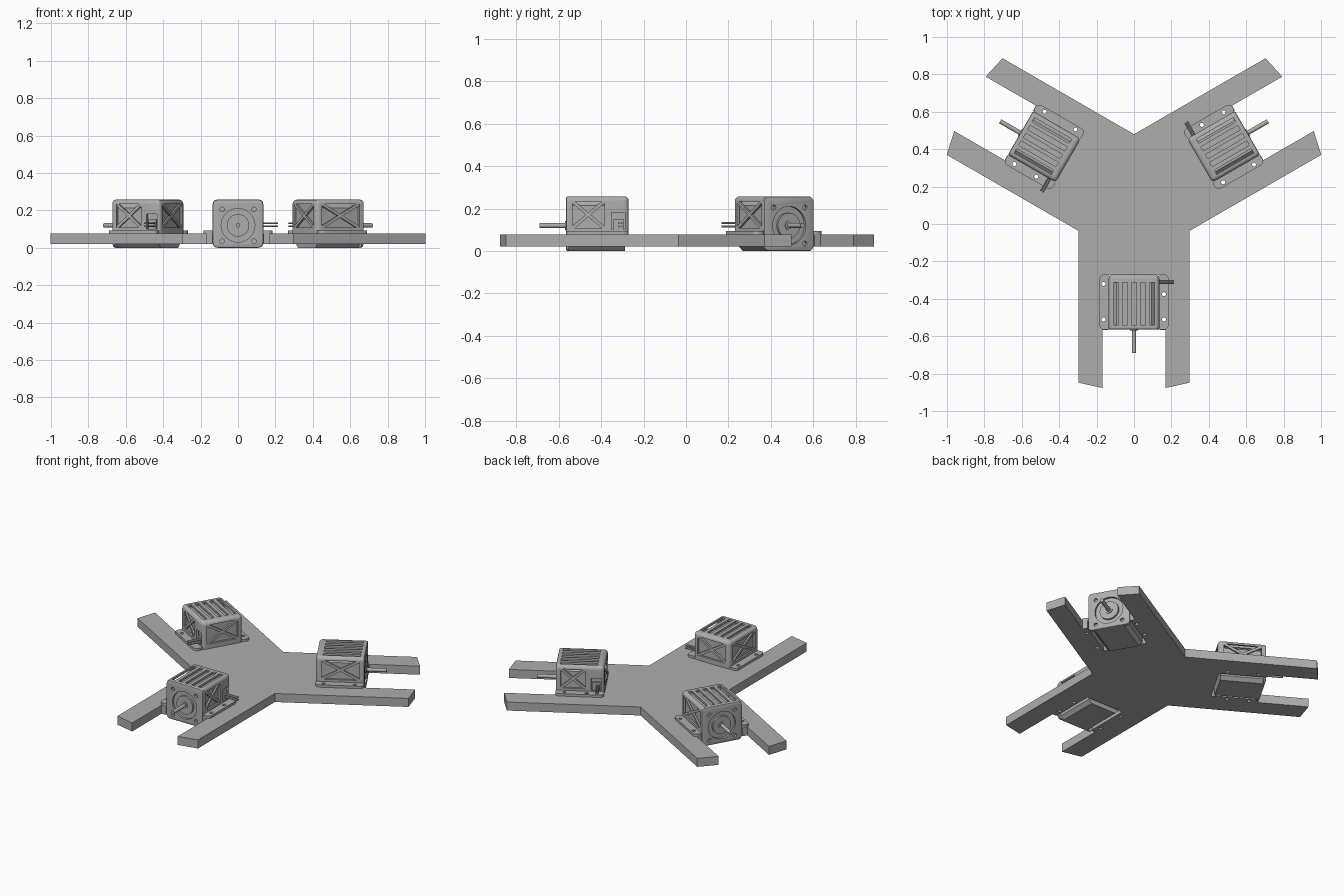
import bpy, bmesh, math
from mathutils import Matrix, Vector

cube = bpy.data.objects.get("Cube")
if cube:
    bpy.data.objects.remove(cube)

grey = bpy.data.materials.new("light_grey")
grey.use_nodes = True
colour = (0.42, 0.42, 0.42, 1)
grey.diffuse_color = colour
grey.node_tree.nodes["Principled BSDF"].inputs["Base Color"].default_value = colour

HUB = Vector((0, 0.136, 0))      # centre of the three-arm layout
AXIS_Z = 0.12                    # motor shaft height
FRONT, BACK, TOP = -0.565, -0.27, 0.257
SEAT = 0.077                     # top of the base plate
UPRIGHT = Matrix.Rotation(math.pi / 2, 4, 'X')
turns = [Matrix.Rotation(math.radians(120 * k), 4, 'Z') for k in range(3)]
placements = [Matrix.Translation(HUB) @ t @ Matrix.Translation(-HUB) for t in turns]


def circle(cx, cy, r, n=24):
    return [(cx + r * math.cos(math.tau * i / n), cy + r * math.sin(math.tau * i / n)) for i in range(n)]


def rounded(x0, x1, y0, y1, r, n=5):
    pts = []
    corners = [(x1 - r, y1 - r), (x0 + r, y1 - r), (x0 + r, y0 + r), (x1 - r, y0 + r)]
    for k, (cx, cy) in enumerate(corners):
        for i in range(n + 1):
            a = math.pi / 2 * (k + i / n)
            pts.append((cx + r * math.cos(a), cy + r * math.sin(a)))
    return pts


def evaluated(obj):
    bpy.context.view_layer.update()
    return bpy.data.meshes.new_from_object(obj.evaluated_get(bpy.context.evaluated_depsgraph_get()))


def plate(loops, w0, w1):
    """Flat sheet from an outline and holes, extruded from w0 to w1."""
    cu = bpy.data.curves.new("outline", 'CURVE')
    cu.dimensions = '2D'
    cu.fill_mode = 'BOTH'
    cu.extrude = (w1 - w0) / 2
    for loop in loops:
        sp = cu.splines.new('POLY')
        sp.points.add(len(loop) - 1)
        for p, (x, y) in zip(sp.points, loop):
            p.co = (x, y, 0, 1)
        sp.use_cyclic_u = True
    ob = bpy.data.objects.new("outline", cu)
    bpy.context.collection.objects.link(ob)
    me = evaluated(ob)
    bpy.data.objects.remove(ob)
    bm = bmesh.new()
    bm.from_mesh(me)
    bmesh.ops.translate(bm, vec=(0, 0, (w0 + w1) / 2), verts=bm.verts)
    bmesh.ops.remove_doubles(bm, verts=bm.verts, dist=1e-5)
    bmesh.ops.recalc_face_normals(bm, faces=bm.faces)
    return bm


def box(bm, x0, x1, y0, y1, z0, z1):
    mid = Matrix.Translation(((x0 + x1) / 2, (y0 + y1) / 2, (z0 + z1) / 2))
    size = Matrix.Diagonal((x1 - x0, y1 - y0, z1 - z0, 1))
    bmesh.ops.create_cube(bm, size=1, matrix=mid @ size)


def rod(bm, start, end, r, n=20):
    a, b = Vector(start), Vector(end)
    turn = (b - a).to_track_quat('Z', 'Y').to_matrix().to_4x4()
    bmesh.ops.create_cone(bm, cap_ends=True, segments=n, radius1=r, radius2=r,
                          depth=(b - a).length, matrix=Matrix.Translation((a + b) / 2) @ turn)


def place(name, bm, where=placements):
    me = bpy.data.meshes.new(name)
    bm.to_mesh(me)
    bm.free()
    me.materials.clear()
    me.materials.append(grey)
    me.shade_smooth()
    me.set_sharp_from_angle(angle=math.radians(32))
    for k, m in enumerate(where):
        ob = bpy.data.objects.new(f"{name}_{k + 1}" if len(where) > 1 else name, me)
        ob.matrix_world = m
        bpy.context.collection.objects.link(ob)


# Base plate: three forked arms with motor cutouts and screw holes
half_arm = [(0.298, -0.172), (0.298, -0.984), (0.168, -1.013), (0.168, -0.702), (0.137, -0.702), (0.137, -0.41)]
arm = [(-x, y) for x, y in half_arm] + half_arm[:0:-1]
screws = [(-0.163, -0.32), (-0.163, -0.51), (0.16, -0.375), (0.16, -0.51)]
outline, holes = [], []
for t, m in zip(turns, placements):
    outline += [(t @ Vector((x, y, 0)) + HUB).xy for x, y in arm]
    holes += [circle(*(m @ Vector((x, y, 0))).xy, 0.011, 12) for x, y in screws]
place("base_plate", plate([outline] + holes, 0.02, SEAT), [Matrix()])

# Mounting flanges either side of each cover
for name, x0, x1 in (("right_flange", -0.185, -0.125), ("left_flange", 0.125, 0.185)):
    inside = [circle(x, y, 0.011, 12) for x, y in screws if x * x0 > 0]
    place(name, plate([rounded(x0, x1, FRONT, BACK, 0.025)] + inside, SEAT, 0.093))

# Front plate with round opening and four screw holes
loops = [rounded(-0.135, 0.135, 0, TOP, 0.025), circle(0, AXIS_Z, 0.09, 40)]
loops += [circle(sx * 0.085, AXIS_Z + sz * 0.085, 0.012, 16) for sx in (-1, 1) for sz in (-1, 1)]
bm = plate(loops, 0.55, -FRONT)
rim = [e for e in bm.edges if all(v.co.z > 0.56 and (abs(v.co.x) > 0.1 or not 0.02 < v.co.y < 0.225)
                                  for v in e.verts) and e.calc_face_angle(0) > 1]
bmesh.ops.bevel(bm, geom=rim, offset=0.008, segments=2, profile=0.5, affect='EDGES')
bm.transform(UPRIGHT)
place("front_plate", bm)

# Motor core, with chamfered long edges
bm = bmesh.new()
box(bm, -0.115, 0.115, -0.55, -0.288, 0, 0.235)
long_edges = [e for e in bm.edges if abs(e.verts[0].co.y - e.verts[1].co.y) > 0.1]
bmesh.ops.bevel(bm, geom=long_edges, offset=0.022, segments=1, affect='EDGES')
place("motor_core", bm)

# Pilot boss, hub and shaft
bm = bmesh.new()
for r, y in ((0.06, -0.563), (0.022, -0.569), (0.012, -0.69)):
    rod(bm, (0, -0.545, AXIS_Z), (0, y, AXIS_Z), r, 32)
place("shaft", bm)

# Cover shell: rounded box, hollowed, then pierced
bm = bmesh.new()
box(bm, -0.135, 0.135, -0.552, BACK, SEAT, TOP)
round_edges = [e for e in bm.edges if not all(v.co.y < -0.55 for v in e.verts)
               and not all(v.co.z < 0.08 for v in e.verts)]
bmesh.ops.bevel(bm, geom=round_edges, offset=0.022, segments=4, profile=0.5, affect='EDGES')
me = bpy.data.meshes.new("cover_blank")
bm.to_mesh(me)
bm.free()
blank = bpy.data.objects.new("cover_blank", me)
bpy.context.collection.objects.link(blank)

Z0, Z1 = 0.108, 0.234            # window heights
windows = [('X', 1, -0.535, -0.385), ('X', -1, -0.535, -0.305), ('Y', 1, -0.103, 0.103)]
cavity, openings = bmesh.new(), bmesh.new()
box(cavity, -0.122, 0.122, -0.6, -0.283, 0, 0.244)
for i in range(-2, 3):
    box(openings, i * 0.048 - 0.013, i * 0.048 + 0.013, -0.54, -0.312, 0.238, 0.3)
for axis, side, a, b in windows:
    if axis == 'X':
        box(openings, *sorted((side * 0.118, side * 0.16)), a, b, Z0, Z1)
    else:
        box(openings, a, b, -0.288, -0.25, Z0, Z1)
box(openings, 0.118, 0.16, -0.35, -0.287, 0.1, 0.18)
cutters = []
for name, cut in (("cavity_cutter", cavity), ("opening_cutter", openings)):
    me = bpy.data.meshes.new(name)
    cut.to_mesh(me)
    cut.free()
    cutter = bpy.data.objects.new(name, me)
    cutter.hide_render = True
    bpy.context.collection.objects.link(cutter)
    mod = blank.modifiers.new(name, 'BOOLEAN')
    mod.operation, mod.solver, mod.object = 'DIFFERENCE', 'EXACT', cutter
    cutters.append(cutter)
bm = bmesh.new()
bm.from_mesh(evaluated(blank))
for ob in cutters + [blank]:
    bpy.data.objects.remove(ob)
place("cover", bm)

# Crossed braces inside each window
bm = bmesh.new()
for axis, side, a, b in windows:
    length, angle = math.hypot(b - a, Z1 - Z0), math.atan2(Z1 - Z0, b - a)
    mid, zc = (a + b) / 2, (Z0 + Z1) / 2
    for s in (-1, 1):
        if axis == 'X':
            m = Matrix.Translation((side * 0.1285, mid, zc)) @ Matrix.Rotation(s * angle, 4, 'X')
            size = (0.011, length, 0.016)
        else:
            m = Matrix.Translation((mid, -0.2765, zc)) @ Matrix.Rotation(s * angle, 4, 'Y')
            size = (length, 0.011, 0.016)
        bmesh.ops.create_cube(bm, size=1, matrix=m @ Matrix.Diagonal((*size, 1)))
place("window_braces", bm)

# Connector and its wires
bm = bmesh.new()
box(bm, 0.1, 0.128, -0.342, -0.295, 0.1, 0.15)
place("connector", bm)
bm = bmesh.new()
for y in (-0.303, -0.316):
    for z in (0.115, 0.131):
        rod(bm, (0.11, y, z), (0.215, y, z), 0.005, 10)
place("wires", bm)
